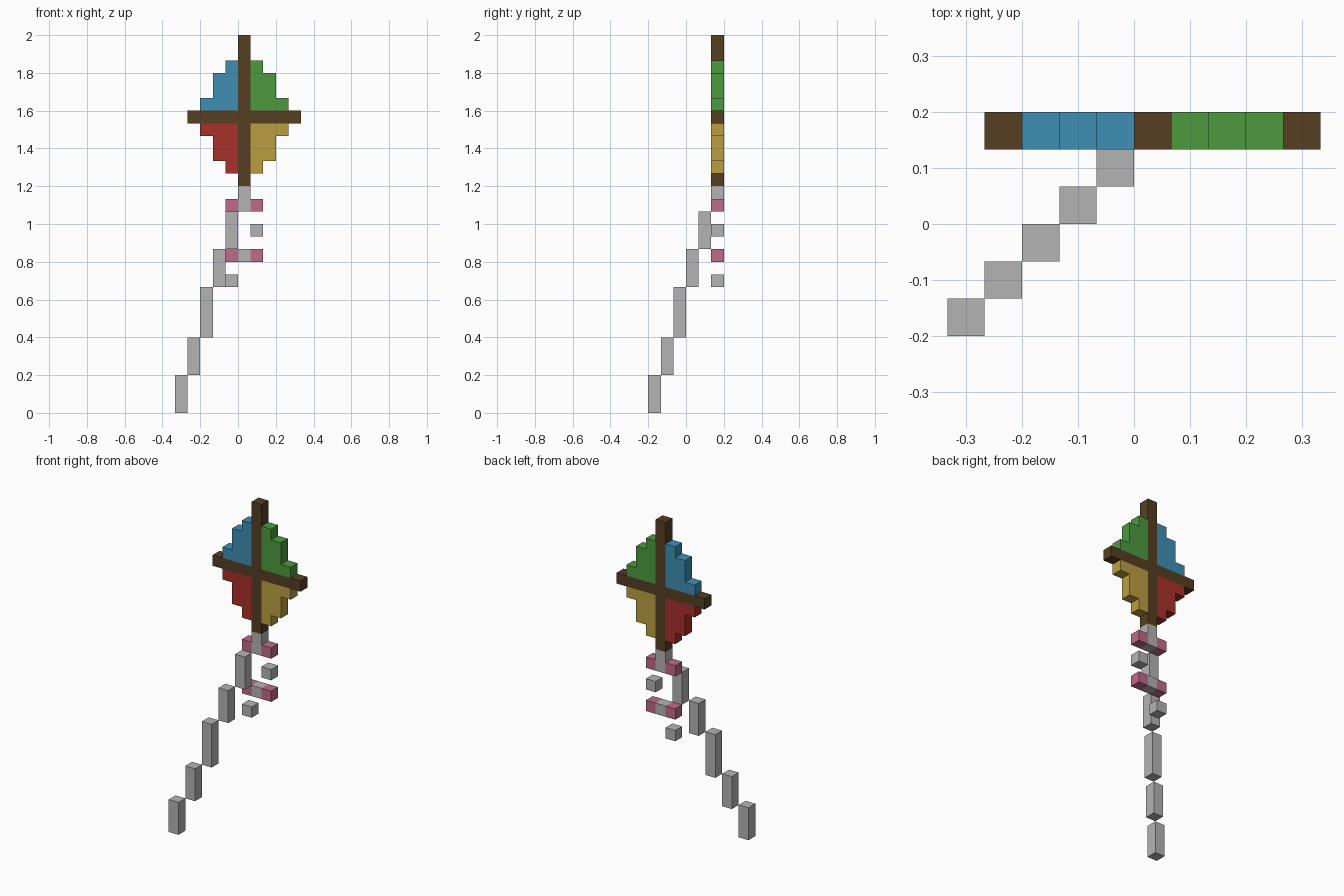
import bpy, bmesh

if "Cube" in bpy.data.objects:
    bpy.data.objects.remove(bpy.data.objects["Cube"])

U = 2 / 30  # one block; all coordinates below are in blocks


def material(name, hex_code):
    def linear(c):
        return c / 12.92 if c <= 0.04045 else ((c + 0.055) / 1.055) ** 2.4
    m = bpy.data.materials.new(name)
    rgb = [linear(int(hex_code[i:i + 2], 16) / 255) for i in (0, 2, 4)]
    m.diffuse_color = (*rgb, 1)
    m.use_nodes = True
    m.node_tree.nodes["Principled BSDF"].inputs["Base Color"].default_value = m.diffuse_color
    return m


BROWN = material("brown wood", "553F22")
BLUE = material("blue cloth", "3F8FB4")
GREEN = material("green cloth", "4D9A3F")
RED = material("red cloth", "A9302B")
YELLOW = material("yellow cloth", "BB9F40")
PINK = material("pink ribbon", "BF6B8A")
GREY = material("grey string", "B4B4B4")


def slab(name, outline, mat, y=2):
    """Extrude an x-z outline one block deep, starting at y."""
    bm = bmesh.new()
    face = bm.faces.new([bm.verts.new((x * U, y * U, z * U)) for x, z in outline])
    ext = bmesh.ops.extrude_face_region(bm, geom=[face])
    moved = [v for v in ext["geom"] if isinstance(v, bmesh.types.BMVert)]
    bmesh.ops.translate(bm, verts=moved, vec=(0, U, 0))
    bmesh.ops.recalc_face_normals(bm, faces=bm.faces)
    mesh = bpy.data.meshes.new(name)
    bm.to_mesh(mesh)
    bm.free()
    mesh.materials.append(mat)
    obj = bpy.data.objects.new(name, mesh)
    bpy.context.collection.objects.link(obj)
    return obj


def block(name, x, z0, z1, mat, y=2):
    return slab(name, [(x, z0), (x + 1, z0), (x + 1, z1), (x, z1)], mat, y)


# Crossed wooden spars
slab("spar_cross", [(0, 18), (1, 18), (1, 23), (5, 23), (5, 24), (1, 24),
                    (1, 30), (0, 30), (0, 24), (-4, 24), (-4, 23), (0, 23)], BROWN)

# Stepped sail panels, one per quarter
steps = [(0, 0), (3, 0), (3, 1), (2, 1), (2, 3), (1, 3), (1, 4), (0, 4)]
for name, mat, x0, sx, z0, sz in (
        ("sail_upper_left", BLUE, 0, -1, 24, 1),
        ("sail_upper_right", GREEN, 1, 1, 24, 1),
        ("sail_lower_left", RED, 0, -1, 23, -1),
        ("sail_lower_right", YELLOW, 1, 1, 23, -1)):
    slab(name, [(x0 + sx * a, z0 + sz * b) for a, b in steps], mat)

# Tail knots and ribbon bows
for x, z0, z1 in ((0, 16, 18), (1, 14, 15), (0, 12, 13), (-1, 10, 11)):
    block("tail_knot", x, z0, z1, GREY)
for z in (16, 12):
    for x in (-1, 1):
        block("tail_bow", x, z, z + 1, PINK)

# Flying string stepping down towards the front left
heights = [16, 13, 10, 6, 3, 0]
for i in range(5):
    block("flying_string", -1 - i, heights[i + 1], heights[i], GREY, y=1 - i)
